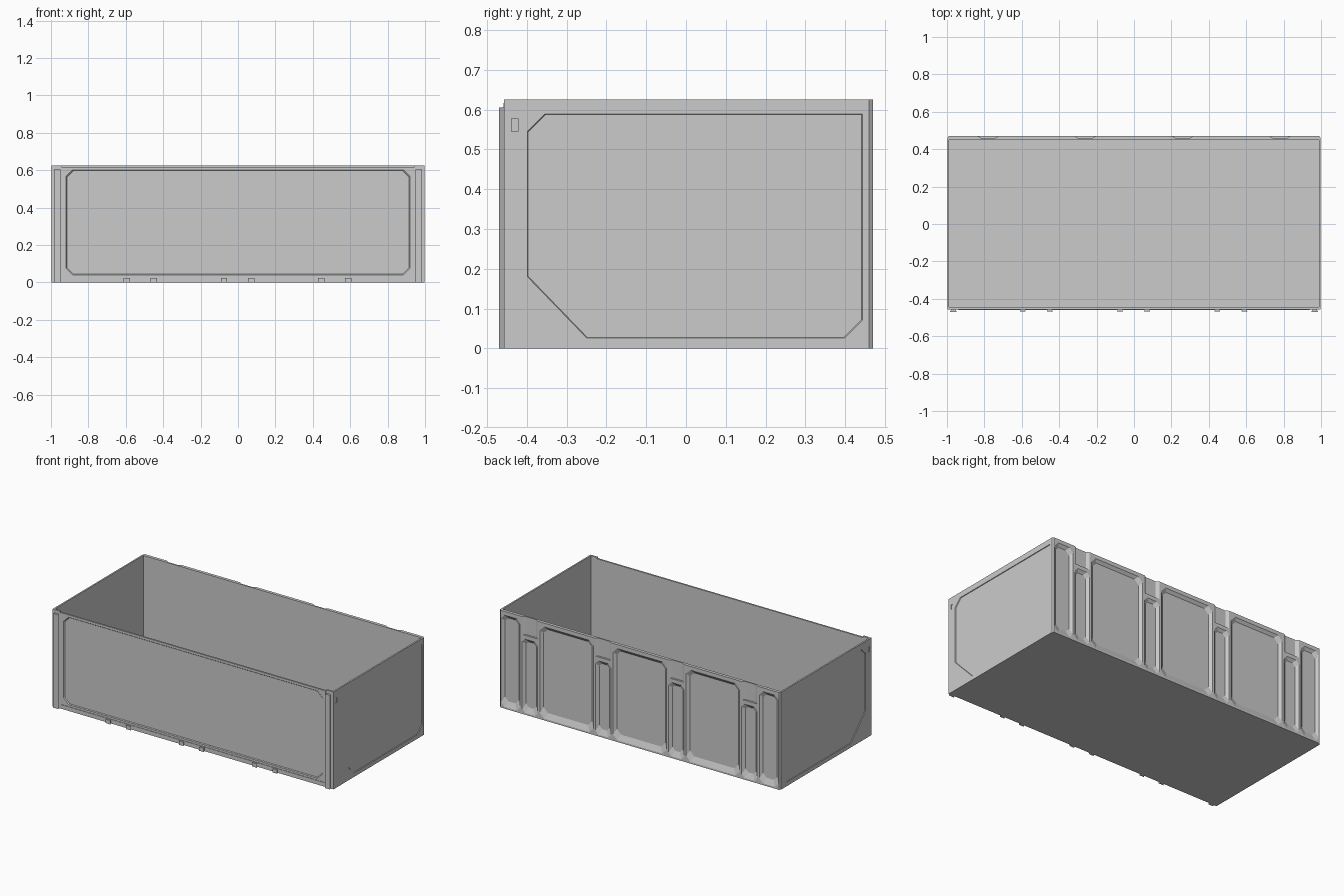
import bpy, bmesh

if "Cube" in bpy.data.objects:
    bpy.data.objects.remove(bpy.data.objects["Cube"])


def new_object(name, bm):
    bmesh.ops.recalc_face_normals(bm, faces=bm.faces)
    me = bpy.data.meshes.new(name)
    bm.to_mesh(me)
    bm.free()
    ob = bpy.data.objects.new(name, me)
    bpy.context.collection.objects.link(ob)
    return ob


def loft(bm, a, b):
    """Closed solid between two matching 3D outlines."""
    va, vb = [bm.verts.new(p) for p in a], [bm.verts.new(p) for p in b]
    n = len(a)
    bm.faces.new(va)
    bm.faces.new(vb)
    for i in range(n):
        bm.faces.new((va[i], va[(i + 1) % n], vb[(i + 1) % n], vb[i]))


def panel(x0, x1, z0, z1, c):
    """Rectangle with chamfered corners."""
    return [(x0 + c, z0), (x1 - c, z0), (x1, z0 + c), (x1, z1 - c),
            (x1 - c, z1), (x0 + c, z1), (x0, z1 - c), (x0, z0 + c)]


def on_y(pts, y):
    return [(x, y, z) for x, z in pts]


def on_x(pts, x):
    return [(x, y, z) for y, z in pts]


def on_z(pts, z):
    return [(x, y, z) for x, y in pts]


def prism_z(bm, pts, z0, z1):
    loft(bm, on_z(pts, z0), on_z(pts, z1))


def box(bm, x0, x1, y0, y1, z0, z1):
    prism_z(bm, [(x0, y0), (x1, y0), (x1, y1), (x0, y1)], z0, z1)


def carve(ob, bm):
    """Cut the solids in bm out of ob."""
    cutter = new_object("cutter", bm)
    cutter.hide_render = True
    mod = ob.modifiers.new("carve", 'BOOLEAN')
    mod.operation, mod.object, mod.solver = 'DIFFERENCE', cutter, 'EXACT'
    dg = bpy.context.evaluated_depsgraph_get()
    me = bpy.data.meshes.new_from_object(ob.evaluated_get(dg))
    ob.modifiers.clear()
    ob.data = me
    bpy.data.objects.remove(cutter)


H = 0.625

# Floor
bm = bmesh.new()
box(bm, -0.99, 0.99, -0.45, 0.455, 0, 0.012)
new_object("floor", bm)

# Back wall with chamfered vertical edges
bm = bmesh.new()
prism_z(bm, [(-0.99, 0.45), (0.99, 0.45), (0.998, 0.46), (0.99, 0.47),
             (-0.99, 0.47), (-0.998, 0.46)], 0, H)
back = new_object("back_wall", bm)

# Back recesses: wide bays, end bays, narrow pockets and dovetail notches
cut = bmesh.new()
bays = [(-0.985, -0.85, 0.01, 0.6, 0.025), (0.85, 0.985, 0.01, 0.6, 0.025)]
for cx in (-0.52, 0, 0.52):
    bays.append((cx - 0.19, cx + 0.19, 0.01, 0.6, 0.03))
for cx in (-0.78, -0.26, 0.26, 0.78):
    bays.append((cx - 0.055, cx + 0.055, 0.01, 0.485, 0.02))
    prism_z(cut, [(cx - 0.062, 0.475), (cx - 0.036, 0.458),
                  (cx + 0.036, 0.458), (cx + 0.062, 0.475)], 0.51, H + 0.02)
for x0, x1, z0, z1, c in bays:
    s = 0.018
    outer = panel(x0, x1, z0, z1, c)
    inner = panel(x0 + s, x1 - s, z0 + 2 * s, z1 - s, c)
    # extend the slope slightly beyond the wall face
    e = 0.0014
    outer = panel(x0 - e, x1 + e, z0 - e, z1 + e, c)
    loft(cut, on_y(outer, 0.471), on_y(inner, 0.456))
carve(back, cut)

# Side walls with a shallow cut-corner panel and a small slot
side_panel = [(-0.40, 0.545), (-0.355, 0.59), (0.445, 0.59), (0.445, 0.07),
              (0.40, 0.025), (-0.25, 0.025), (-0.40, 0.18)]
for s, label in ((-1, "left"), (1, "right")):
    bm = bmesh.new()
    x0, x1 = sorted((s * 0.988, s * 0.998))
    box(bm, x0, x1, -0.457, 0.46, 0, H)
    wall = new_object(label + "_wall", bm)
    cut = bmesh.new()
    inner = [(0.02 + (y - 0.02) * 0.992, 0.31 + (z - 0.31) * 0.992) for y, z in side_panel]
    loft(cut, on_x(side_panel, s * 1.0), on_x(inner, s * 0.994))
    box(cut, *sorted((s * 0.994, s * 1.01)), -0.438, -0.422, 0.545, 0.577)
    carve(wall, cut)

    # Front corner post and full-height dovetail rail
    bm = bmesh.new()
    box(bm, *sorted((s * 0.945, s * 0.998)), -0.457, -0.445, 0, H)
    new_object(label + "_corner_post", bm)
    bm = bmesh.new()
    c = s * 0.966
    prism_z(bm, [(c - 0.018, -0.47), (c + 0.018, -0.47),
                 (c + 0.009, -0.455), (c - 0.009, -0.455)], 0, 0.605)
    new_object(label + "_front_rail", bm)

# Front wall: stepped frame around a chamfered panel
bm = bmesh.new()
box(bm, -0.945, 0.945, -0.456, -0.445, 0, 0.617)
front = new_object("front_wall", bm)
cut = bmesh.new()
loft(cut, on_y(panel(-0.92, 0.92, 0.04, 0.603, 0.035), -0.457),
     on_y(panel(-0.915, 0.915, 0.045, 0.598, 0.035), -0.451))
carve(front, cut)

# Raised outer lip of the front frame
for name, b in (("front_lip_bottom", (-0.938, 0.938, 0.022, 0.028)),
                ("front_lip_left", (-0.943, -0.937, 0.022, 0.617)),
                ("front_lip_right", (0.937, 0.943, 0.022, 0.617))):
    bm = bmesh.new()
    box(bm, b[0], b[1], -0.459, -0.455, b[2], b[3])
    new_object(name, bm)

# Small dovetail feet along the bottom of the front
for i, c in enumerate((-0.595, -0.45, -0.075, 0.07, 0.445, 0.59)):
    bm = bmesh.new()
    prism_z(bm, [(c - 0.017, -0.469), (c + 0.017, -0.469),
                 (c + 0.009, -0.454), (c - 0.009, -0.454)], 0, 0.025)
    new_object("front_foot_%d" % (i + 1), bm)
